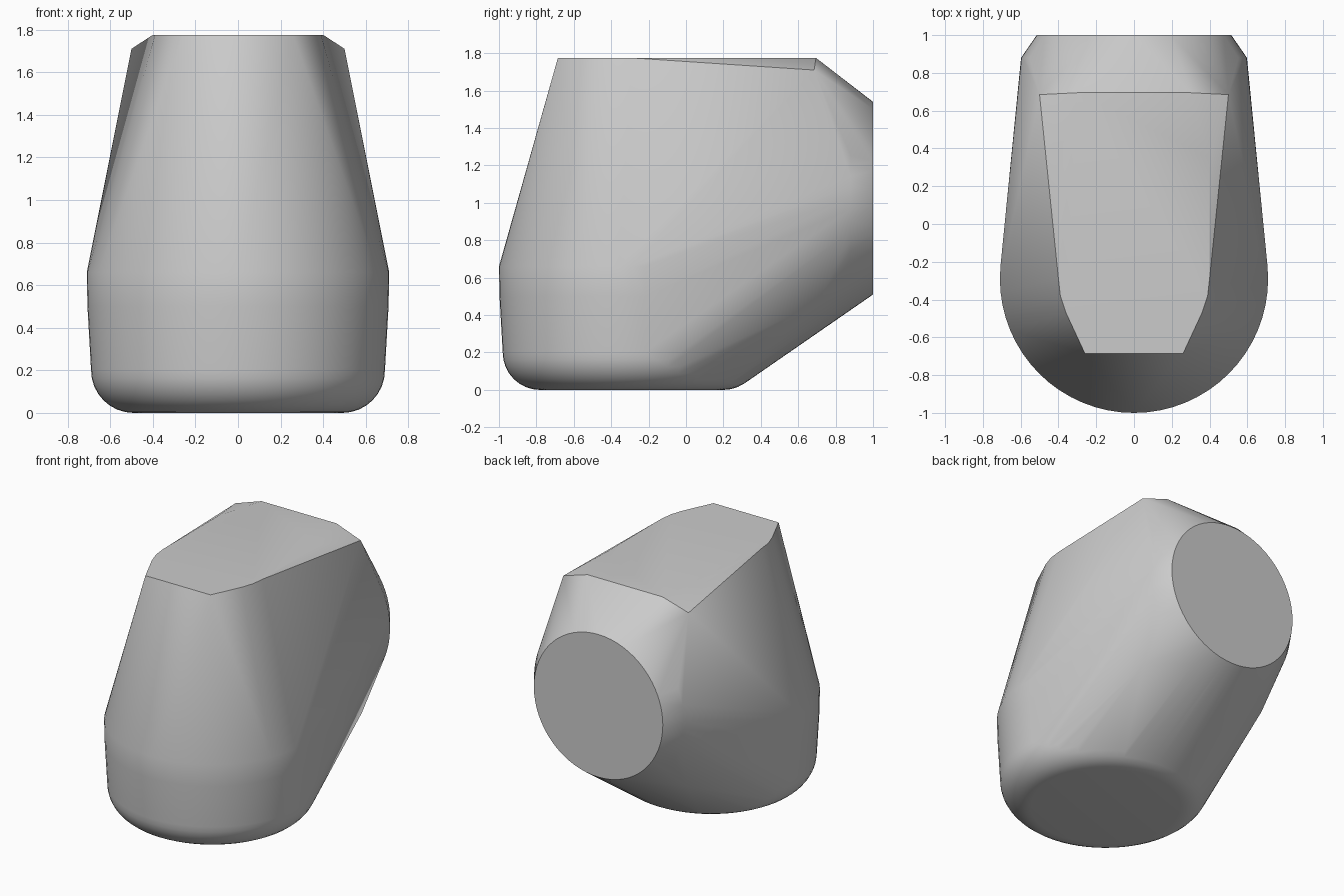
import bpy, bmesh, math

cube = bpy.data.objects.get("Cube")
if cube:
    bpy.data.objects.remove(cube, do_unlink=True)

SEGMENTS = 64


def ring(point_at):
    """Sample a full circle through a function of cosine and sine."""
    angles = [2 * math.pi * i / SEGMENTS for i in range(SEGMENTS)]
    return [point_at(math.cos(a), math.sin(a)) for a in angles]


def foot_ring(radius, z):
    return ring(lambda c, s: (radius * c, -0.29 + radius * s, z))


def rear_ring(radius, y):
    return ring(lambda c, s: (radius * c, y, 1.025 + radius * s))


points = []

# Round foot: filleted base, then a slightly flared wall
FILLET = 0.2
for step in range(9):
    a = math.radians(90 * step / 8)
    points += foot_ring(0.49 + FILLET * math.sin(a), FILLET * (1 - math.cos(a)))
points += foot_ring(0.707, 0.5) + foot_ring(0.71, 0.66)

# Round rear face with a bevelled rim
points += rear_ring(0.515, 1.0) + rear_ring(0.598, 0.88)

# Flat top outline and the rear shoulder corners, mirrored across x
half = [
    (0.26, -0.685, 1.775), (0.36, -0.47, 1.775), (0.39, -0.38, 1.775),
    (0.40, -0.29, 1.775), (0.40, 0.35, 1.775), (0.30, 0.695, 1.775),
    (0.50, 0.685, 1.71), (0.50, 0.70, 0.46),
]
for x, y, z in half:
    points += [(x, y, z), (-x, y, z)]

# Wrap the sections in one taut shell
bm = bmesh.new()
for p in points:
    bm.verts.new(p)
hull = bmesh.ops.convex_hull(bm, input=bm.verts[:])
unused = {e for e in hull["geom_interior"] + hull["geom_unused"]
          if isinstance(e, bmesh.types.BMVert)}
bmesh.ops.delete(bm, geom=list(unused), context='VERTS')
bmesh.ops.dissolve_limit(bm, angle_limit=math.radians(0.3),
                         verts=bm.verts[:], edges=bm.edges[:])
bmesh.ops.recalc_face_normals(bm, faces=bm.faces[:])
mesh = bpy.data.meshes.new("body_shell")
bm.to_mesh(mesh)
bm.free()

body = bpy.data.objects.new("body_shell", mesh)
bpy.context.collection.objects.link(body)

# Plain grey material
grey = bpy.data.materials.new("light_grey")
grey.use_nodes = True
colour = (0.6, 0.6, 0.6, 1.0)
grey.diffuse_color = colour
grey.node_tree.nodes["Principled BSDF"].inputs["Base Color"].default_value = colour
mesh.materials.append(grey)

# Soft shading with crisp rims
bpy.ops.object.select_all(action='DESELECT')
body.select_set(True)
bpy.context.view_layer.objects.active = body
bpy.ops.object.shade_smooth_by_angle(angle=math.radians(30))
